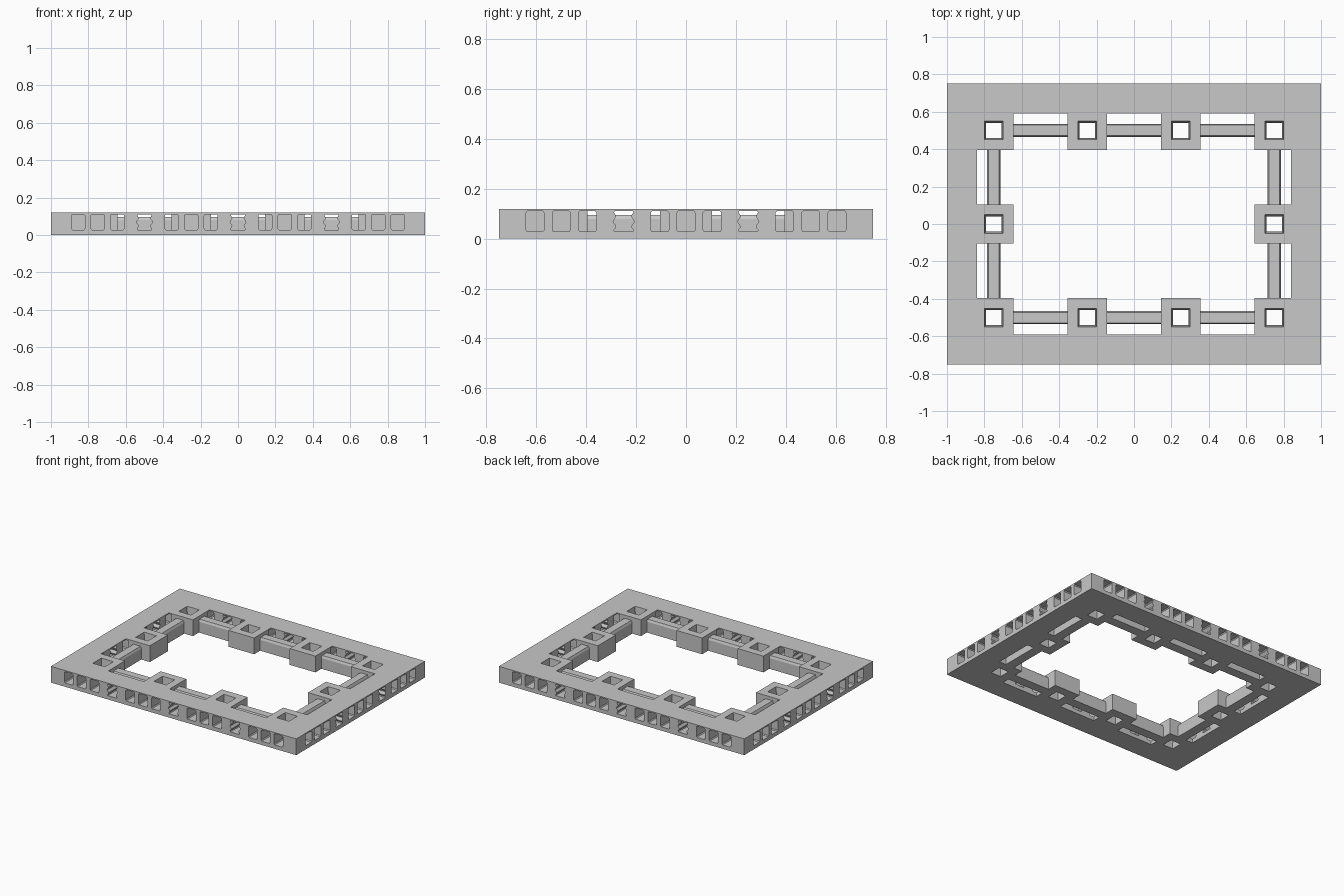
import bpy, bmesh, math
from mathutils import Matrix, Vector

if "Cube" in bpy.data.objects:
    bpy.data.objects.remove(bpy.data.objects["Cube"], do_unlink=True)

HALF_X, HALF_Y, HEIGHT = 1.0, 0.75, 0.12
BAND = 0.16          # width of the solid border
INSET = 0.25         # socket centre line measured from the edge
CELL = 0.5
GREY = (0.58, 0.58, 0.58, 1)

grey = bpy.data.materials.new("stone grey")
grey.use_nodes = True
grey.diffuse_color = GREY
grey.node_tree.nodes["Principled BSDF"].inputs["Base Color"].default_value = GREY


def make_prism(name, start, end):
    """Join two matching loops of points into a closed solid."""
    bm = bmesh.new()
    a = [bm.verts.new(p) for p in start]
    b = [bm.verts.new(p) for p in end]
    bm.faces.new(a)
    bm.faces.new(b[::-1])
    for i in range(len(a)):
        j = (i + 1) % len(a)
        bm.faces.new((a[i], a[j], b[j], b[i]))
    bmesh.ops.recalc_face_normals(bm, faces=bm.faces)
    mesh = bpy.data.meshes.new(name)
    bm.to_mesh(mesh)
    bm.free()
    mesh.materials.append(grey)
    obj = bpy.data.objects.new(name, mesh)
    bpy.context.collection.objects.link(obj)
    return obj


def rectangle(x, y, half_x, half_y, z):
    return [(x + a * half_x, y + b * half_y, z) for a, b in ((-1, -1), (1, -1), (1, 1), (-1, 1))]


def cut(target, start, end):
    """Subtract one prism, accepting a solver only if the slab keeps its full size."""
    cutter = make_prism("cutter", start, end)
    cutter.hide_render = True
    mod = target.modifiers.new("cut", "BOOLEAN")
    mod.operation, mod.object = "DIFFERENCE", cutter
    bpy.context.view_layer.objects.active = target
    for solver in ("EXACT", "MANIFOLD"):
        mod.solver = solver
        bpy.context.view_layer.update()
        result = target.evaluated_get(bpy.context.evaluated_depsgraph_get()).data
        xs = [v.co.x for v in result.vertices]
        if xs and max(xs) - min(xs) > 1.99:
            bpy.ops.object.modifier_apply(modifier=mod.name)
            break
    else:
        target.modifiers.remove(mod)
    bpy.data.objects.remove(cutter, do_unlink=True)


# The four sides: quarter turns, half length along and reach outward
sides = [(0, HALF_X, HALF_Y), (1, HALF_Y, HALF_X), (2, HALF_X, HALF_Y), (3, HALF_Y, HALF_X)]


def side_point(turn, u, v, z):
    """u runs along the side, v is the distance outward from the centre."""
    return Matrix.Rotation(turn * math.pi / 2, 3, "Z") @ Vector((u, -v, z))


def borders(length):
    """Positions of the cell borders along a side."""
    return [-length + CELL * i for i in range(1, round(2 * length / CELL))]


# Base slab with open centre
base = make_prism("base_frame", rectangle(0, 0, HALF_X, HALF_Y, 0),
                  rectangle(0, 0, HALF_X, HALF_Y, HEIGHT))
cut(base, rectangle(0, 0, 0.645, 0.395, -0.1), rectangle(0, 0, 0.645, 0.395, 0.3))

# Bays between the socket blocks
for turn, length, reach in sides:
    for u in borders(length):
        corners = [(u - 0.145, reach - 0.37), (u + 0.145, reach - 0.37),
                   (u + 0.145, reach - BAND), (u - 0.145, reach - BAND)]
        cut(base, *[[side_point(turn, a, v, z) for a, v in corners] for z in (-0.1, 0.3)])

# Tapered square sockets at the cell centres around the edge
for x in (-0.75, -0.25, 0.25, 0.75):
    for y in (-0.5, 0, 0.5):
        if y or abs(x) > CELL:
            cut(base, rectangle(x, y, 0.039, 0.039, -0.02),
                rectangle(x, y, 0.051, 0.051, HEIGHT + 0.02))


# Slots along the outer walls
def slot_outline(half_width, wavy):
    low, high, steps = 0.028, 0.111, 12
    right = []
    for i in range(steps + 1):
        t = i / steps
        w = half_width * (0.86 if i in (0, steps) else 1)
        if wavy:
            w *= 0.86 + 0.14 * math.cos(4 * math.pi * t)
        right.append((w, low + (high - low) * t))
    return right + [(-w, z) for w, z in reversed(right)]


def cut_slot(turn, u, reach, half_width, wavy, depth):
    outline = slot_outline(half_width, wavy)
    cut(base, *[[side_point(turn, u + a, v, z) for a, z in outline]
                for v in (reach + 0.02, reach - depth)])


for turn, length, reach in sides:
    for u in borders(length):
        cut_slot(turn, u, reach, 0.042, True, 0.18)
    for i in range(round(2 * length / CELL)):
        for offset in (-0.105, 0, 0.105):
            u = -length + CELL * (i + 0.5) + offset
            at_end = length - abs(u) < 0.2
            cut_slot(turn, u, reach, 0.036, False, 0.1 if at_end else 0.18)

# Low rails bridging the bays, with bevelled tops
section = [(-0.035, 0), (0.035, 0), (0.035, 0.08), (0.028, 0.096), (-0.028, 0.096), (-0.035, 0.08)]
for turn, length, reach in sides:
    for u in borders(length):
        make_prism("bay_rail", *[[side_point(turn, u + s * 0.145, reach - INSET + a, z)
                                  for a, z in section] for s in (-1, 1)])
